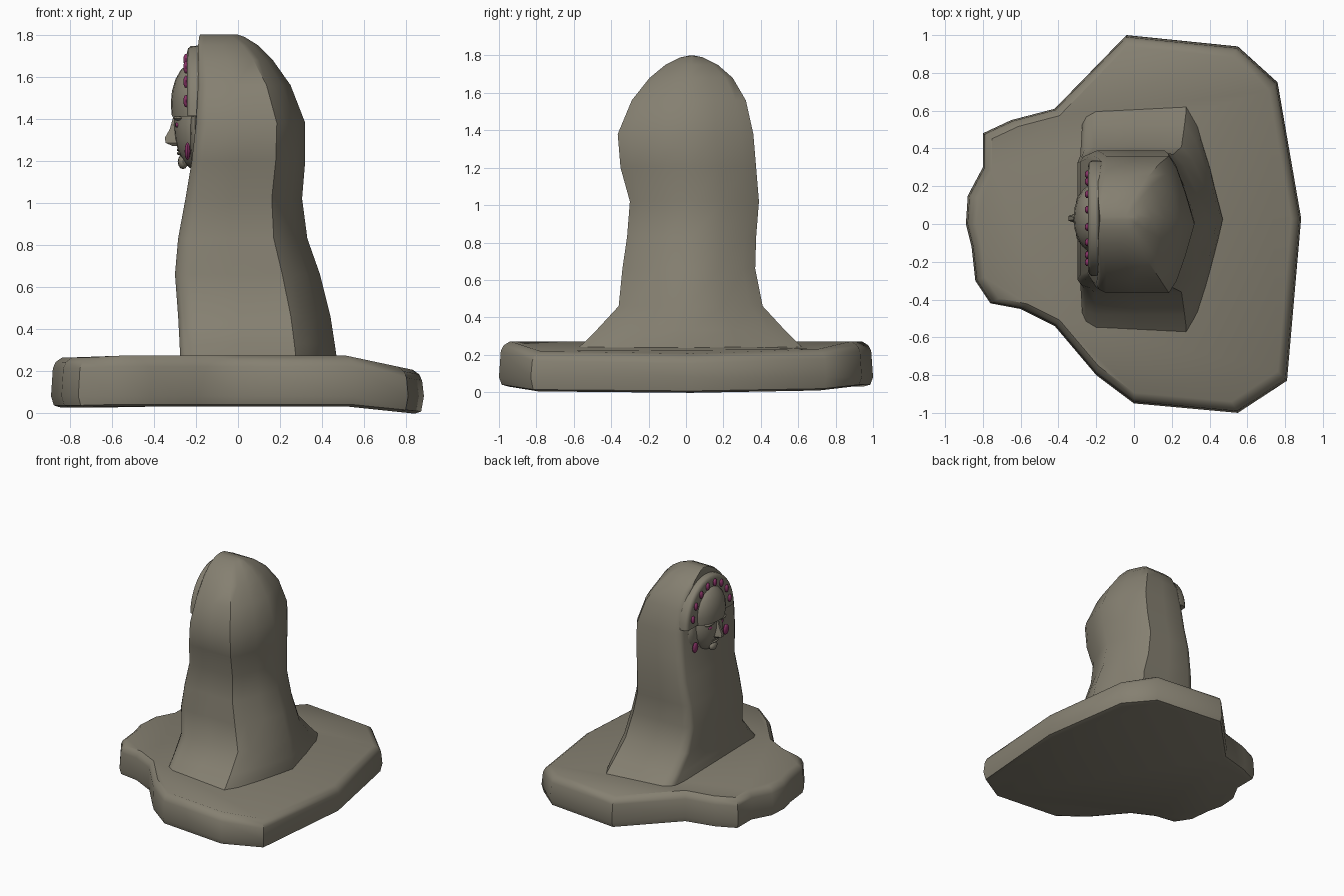
import bpy, bmesh, math
from mathutils import Vector

if "Cube" in bpy.data.objects:
    bpy.data.objects.remove(bpy.data.objects["Cube"])


def material(name, rgb):
    m = bpy.data.materials.new(name)
    m.diffuse_color = (*rgb, 1)
    m.use_nodes = True
    m.node_tree.nodes["Principled BSDF"].inputs["Base Color"].default_value = m.diffuse_color
    return m


STONE = material("weathered stone", (0.235, 0.215, 0.165))
GEM = material("magenta gem", (0.26, 0.035, 0.14))
CY = 0.03  # y of the statue's mirror plane


def finish(bm, name, mat, angle=35):
    bmesh.ops.recalc_face_normals(bm, faces=bm.faces)
    me = bpy.data.meshes.new(name)
    bm.to_mesh(me)
    bm.free()
    ob = bpy.data.objects.new(name, me)
    bpy.context.collection.objects.link(ob)
    me.materials.append(mat)
    for o in bpy.context.selected_objects:
        o.select_set(False)
    ob.select_set(True)
    bpy.context.view_layer.objects.active = ob
    bpy.ops.object.shade_smooth_by_angle(angle=math.radians(angle))
    return ob


def loft(rings, name, mat, angle=35):
    """Skin a stack of equal-length closed rings and cap both ends."""
    bm = bmesh.new()
    vs = [[bm.verts.new(p) for p in r] for r in rings]
    n = len(vs[0])
    for a, b in zip(vs, vs[1:]):
        for i in range(n):
            j = (i + 1) % n
            bm.faces.new((a[i], a[j], b[j], b[i]))
    bm.faces.new(vs[0])
    bm.faces.new(vs[-1])
    return finish(bm, name, mat, angle)


def ellipsoid(name, mat, c, r, zmin=None, zmax=None, seg=20):
    """Scaled sphere, optionally cut flat below zmin or above zmax."""
    bm = bmesh.new()
    bmesh.ops.create_uvsphere(bm, u_segments=seg, v_segments=seg // 2, radius=1)
    for v in bm.verts:
        v.co = Vector([c[i] + v.co[i] * r[i] for i in range(3)])
    for z, d in ((zmin, -1), (zmax, 1)):
        if z is not None:
            geom = bm.verts[:] + bm.edges[:] + bm.faces[:]
            cut = bmesh.ops.bisect_plane(bm, geom=geom, plane_co=(0, 0, z),
                                         plane_no=(0, 0, d), clear_outer=True)
            edges = [e for e in cut["geom_cut"] if isinstance(e, bmesh.types.BMEdge)]
            bmesh.ops.contextual_create(bm, geom=edges)
    return finish(bm, name, mat, 45)


# Irregular rock slab
outline = [(-.04, 1), (.55, .94), (.76, .75), (.885, .03), (.81, -.83), (.55, -1),
           (0, -.95), (-.2, -.8), (-.42, -.54), (-.6, -.45), (-.76, -.42),
           (-.84, -.3), (-.86, -.12), (-.89, 0), (-.88, .15), (-.8, .3),
           (-.8, .48), (-.65, .55), (-.42, .61)]


def slab_ring(scale, z, drop=0):
    return [(x * scale, y * scale, z - drop * (max(0, x - .55) + .04 * (x < -.6)))
            for x, y in outline]


loft([slab_ring(.95, 0.03, .1), slab_ring(.985, .04, .1), slab_ring(1, .08),
      slab_ring(.99, .22, .2), slab_ring(.975, .25, .2), slab_ring(.94, .272, .2)],
     "rock_base", STONE, 40)

# Hooded column: rows of height, front x, back x, y limits
levels = [(.2, -.275, .47, -.62, .67), (.26, -.275, .47, -.55, .60),
          (.33, -.278, .46, -.48, .53), (.46, -.285, .44, -.36, .41),
          (.66, -.30, .39, -.34, .37), (.83, -.285, .33, -.315, .375),
          (1.02, -.25, .305, -.30, .39), (1.2, -.22, .32, -.35, .375),
          (1.38, -.20, .32, -.365, .36), (1.56, -.19, .25, -.29, .32),
          (1.68, -.19, .165, -.195, .25), (1.75, -.19, .095, -.11, .17),
          (1.79, -.185, .03, -.03, .09), (1.8, -.18, 0, .02, .04)]
half = [(0, .87), (.03, .95), (.1, 1), (.4, 1), (.74, 1), (.82, .82), (.91, .45)]
section = [(u, -v) for u, v in half] + [(1, 0)] + [(u, v) for u, v in reversed(half)]
loft([[(xf + u * (xb - xf), (y0 + y1) / 2 + v * (y1 - y0) / 2, z) for u, v in section]
      for z, xf, xb, y0, y1 in levels], "hooded_column", STONE, 40)


# Arched headband with rounded rim
def arch(x, ry, rz):
    return [(x, CY + ry * math.cos(math.pi * i / 20), 1.415 + rz * math.sin(math.pi * i / 20))
            for i in range(21)]


loft([arch(-.17, .305, .335), arch(-.225, .305, .33), arch(-.238, .295, .32),
      arch(-.243, .28, .30)], "headband", STONE, 40)

# Head: forehead cap above the brow, face below, backing behind the cheeks
ellipsoid("forehead_cap", STONE, (-.205, CY, 1.47), (.115, .185, .2), zmin=1.41)
ellipsoid("face", STONE, (-.195, CY, 1.37), (.11, .17, .215), zmax=1.415)
ellipsoid("cheek_backing", STONE, (-.205, CY, 1.33), (.03, .24, .17), zmax=1.41)
ellipsoid("chin", STONE, (-.262, CY, 1.195), (.025, .045, .035), seg=12)

# Nose and lips
loft([[(-.28, CY - w, z), (x, CY - w * .4, z), (x, CY + w * .4, z), (-.28, CY + w, z)]
      for z, x, w in ((1.27, -.31, .026), (1.285, -.345, .034),
                      (1.31, -.348, .03), (1.35, -.325, .02), (1.41, -.308, .018))],
     "nose", STONE, 40)
for z in (1.235, 1.252):
    ellipsoid("lip", STONE, (-.277, CY, z), (.014, .045, .009), seg=12)

for s in (-1, 1):
    # Brows, eyes and ear gems
    ellipsoid("brow", STONE, (-.283, CY + s * .075, 1.402), (.025, .055, .012), seg=12)
    ellipsoid("eye", GEM, (-.285, CY + s * .07, 1.37), (.014, .025, .013), seg=12)
    ellipsoid("ear_gem", GEM, (-.24, CY + s * .195, 1.245), (.014, .033, .042), seg=12)
    # Gems along the headband
    for deg in (14, 36, 58, 79):
        a = math.radians(deg)
        ellipsoid("band_gem", GEM, (-.247, CY + s * .24 * math.cos(a),
                                    1.42 + .265 * math.sin(a)),
                  (.013, .021, .03), seg=12)
